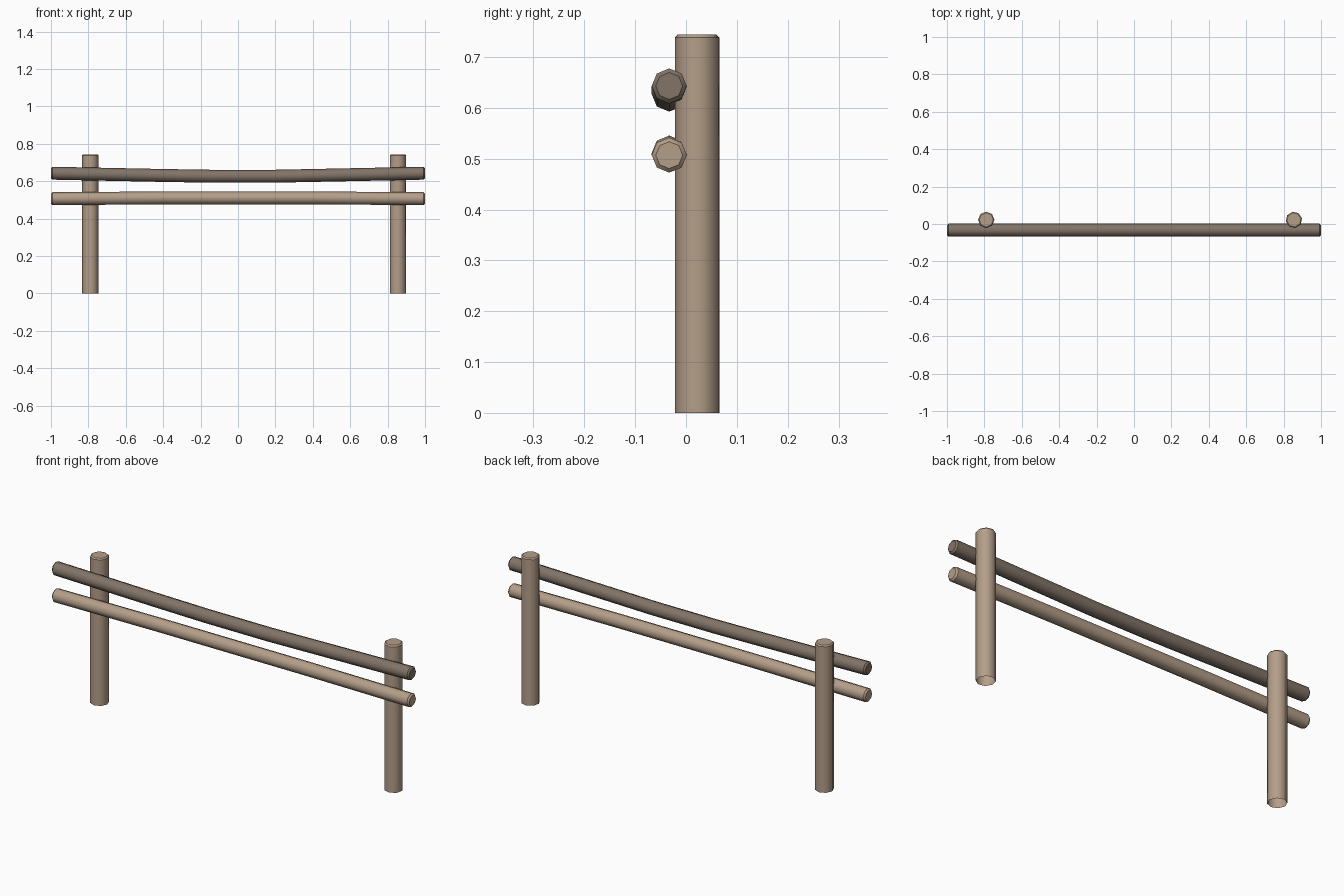
import bpy, bmesh, math
from mathutils import Vector

if "Cube" in bpy.data.objects:
    bpy.data.objects.remove(bpy.data.objects["Cube"])


def material(name, rgb):
    m = bpy.data.materials.new(name)
    m.diffuse_color = (*rgb, 1)
    m.use_nodes = True
    m.node_tree.nodes["Principled BSDF"].inputs["Base Color"].default_value = m.diffuse_color
    return m


light_wood = material("light wood", (0.456, 0.342, 0.250))
dark_wood = material("dark weathered wood", (0.223, 0.175, 0.138))


def log(name, stations, u, v, mat, turn=0, cap_start=True, sides=8):
    """Skin rings of (centre, radius) spanned by axes u and v; ring ends stay crisp."""
    bm = bmesh.new()
    u, v = Vector(u), Vector(v)
    rings = []
    for centre, r in stations:
        ring = []
        for i in range(sides):
            a = turn + 2 * math.pi * i / sides
            ring.append(bm.verts.new(Vector(centre) + r * (math.cos(a) * u + math.sin(a) * v)))
        rings.append(ring)
    for a, b in zip(rings, rings[1:]):
        for i in range(sides):
            j = (i + 1) % sides
            bm.faces.new((a[i], a[j], b[j], b[i])).smooth = True
    bm.faces.new(rings[-1])
    if cap_start:
        bm.faces.new(rings[0][::-1])
    # sharp edges around the chamfered ends
    crisp = rings[-2:] + (rings[:2] if cap_start else [])
    for ring in crisp:
        for i in range(sides):
            bm.edges.get((ring[i], ring[(i + 1) % sides])).smooth = False
    bm.normal_update()
    me = bpy.data.meshes.new(name)
    bm.to_mesh(me)
    bm.free()
    me.materials.append(mat)
    ob = bpy.data.objects.new(name, me)
    bpy.context.collection.objects.link(ob)
    return ob


# upright posts: chamfered top, open underneath
for name, x, turn in (("left_post", -0.79, 0), ("right_post", 0.855, math.radians(10))):
    y, r = 0.022, 0.044
    log(name, [((x, y, 0), r), ((x, y, 0.738), r), ((x, y, 0.744), r - 0.006)],
        (1, 0, 0), (0, 1, 0), light_wood, turn, cap_start=False)


# horizontal rails: slightly bowed, chamfered at both ends
def rail(name, path, mat):
    y, r = -0.033, 0.0345
    mid = [((x, y, z), r) for x, z in path]
    ends = [((s, y, path[i][1]), r - 0.008) for s, i in ((-1, 0), (1, -1))]
    log(name, [ends[0]] + mid + [ends[1]], (0, 1, 0), (0, 0, 1), mat)


rail("upper_rail", [(-0.992, 0.643), (-0.4, 0.631), (-0.15, 0.627), (0.2, 0.627),
                    (0.45, 0.632), (0.992, 0.643)], dark_wood)
rail("lower_rail", [(-0.992, 0.507), (-0.4, 0.511), (0.4, 0.511), (0.992, 0.507)], light_wood)
